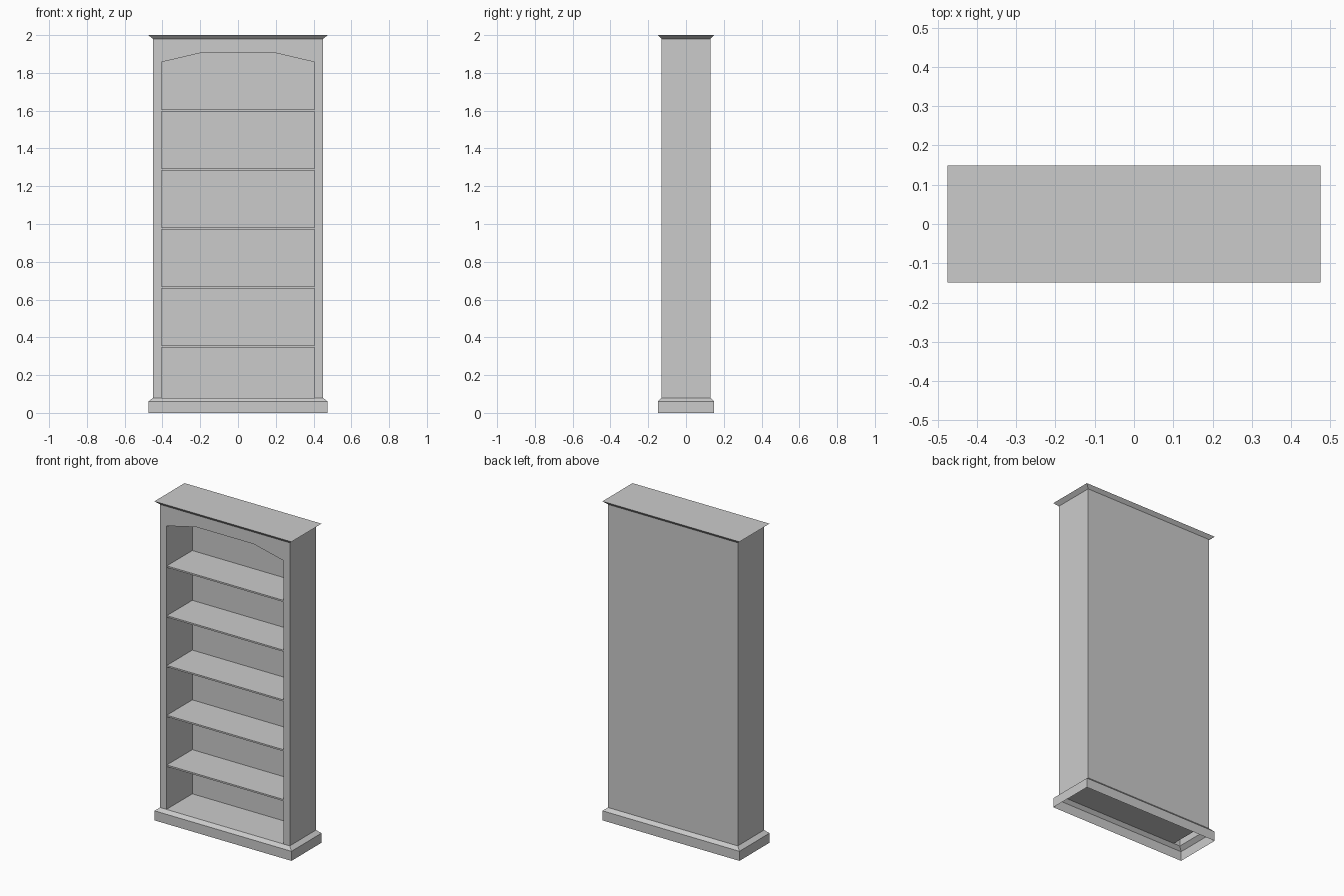
import bpy, bmesh

if "Cube" in bpy.data.objects:
    bpy.data.objects.remove(bpy.data.objects["Cube"])

W, D = 0.45, 0.13            # carcass half width / half depth
FW, FD = 0.475, 0.149        # moulding half width / half depth
Z0, Z1 = 0.08, 1.98          # carcass bottom / top
OPEN, BACK = 0.405, 0.126    # opening half width / inner back position


def rect(w, d, z):
    # Counterclockwise rectangle, starting at the front right corner
    return [(w, -d, z), (w, d, z), (-w, d, z), (-w, -d, z)]


def loft(name, rings, closed=True, cap=False):
    # Sheet through matching rings, optionally capped on the last ring
    bm = bmesh.new()
    vs = [[bm.verts.new(p) for p in r] for r in rings]
    n = len(rings[0])
    for a, b in zip(vs, vs[1:]):
        for i in range(n if closed else n - 1):
            j = (i + 1) % n
            bm.faces.new((a[i], a[j], b[j], b[i]))
    if cap:
        bm.faces.new(vs[-1])
    me = bpy.data.meshes.new(name)
    bm.to_mesh(me)
    bm.free()
    ob = bpy.data.objects.new(name, me)
    bpy.context.collection.objects.link(ob)
    return ob


def box(name, lo, hi):
    size = [b - a for a, b in zip(lo, hi)]
    bpy.ops.mesh.primitive_cube_add(size=1, location=[(a + b) / 2 for a, b in zip(lo, hi)])
    ob = bpy.context.object
    ob.name = name
    for v in ob.data.vertices:
        v.co = [c * s for c, s in zip(v.co, size)]
    return ob


# Hollow plinth with sloped top, open underneath
loft("plinth", [rect(FW, FD, 0), rect(FW, FD, 0.06), rect(W, D, Z0)])

# Outer sides and back
loft("outer_case", [rect(W, D, Z0), rect(W, D, Z1)], closed=False)

# Flared crown with flat top
loft("crown", [rect(W, D, Z1), rect(FW, FD, 2.0)], cap=True)

# Arched opening outline, seen from the front
right_half = [(OPEN, Z0), (OPEN, 1.857), (0.2, 1.905)]
opening = right_half + [(-x, z) for x, z in reversed(right_half)]

# Front frame around the opening
frame = [(W, Z0), (W, Z1), (-W, Z1), (-W, Z0)] + opening[::-1]
loft("front_frame", [[(x, -D, z) for x, z in frame]], cap=True)

# Inner compartment: walls, floor, arched ceiling and back panel
loft("inner_case", [[(x, y, z) for x, z in opening] for y in (-D, BACK)], cap=True)

# Five evenly spaced shelves
for i in range(5):
    top = 0.357 + i * 0.312
    box(f"shelf_{i + 1}", (-OPEN, -D + 0.004, top - 0.01), (OPEN, BACK, top))
